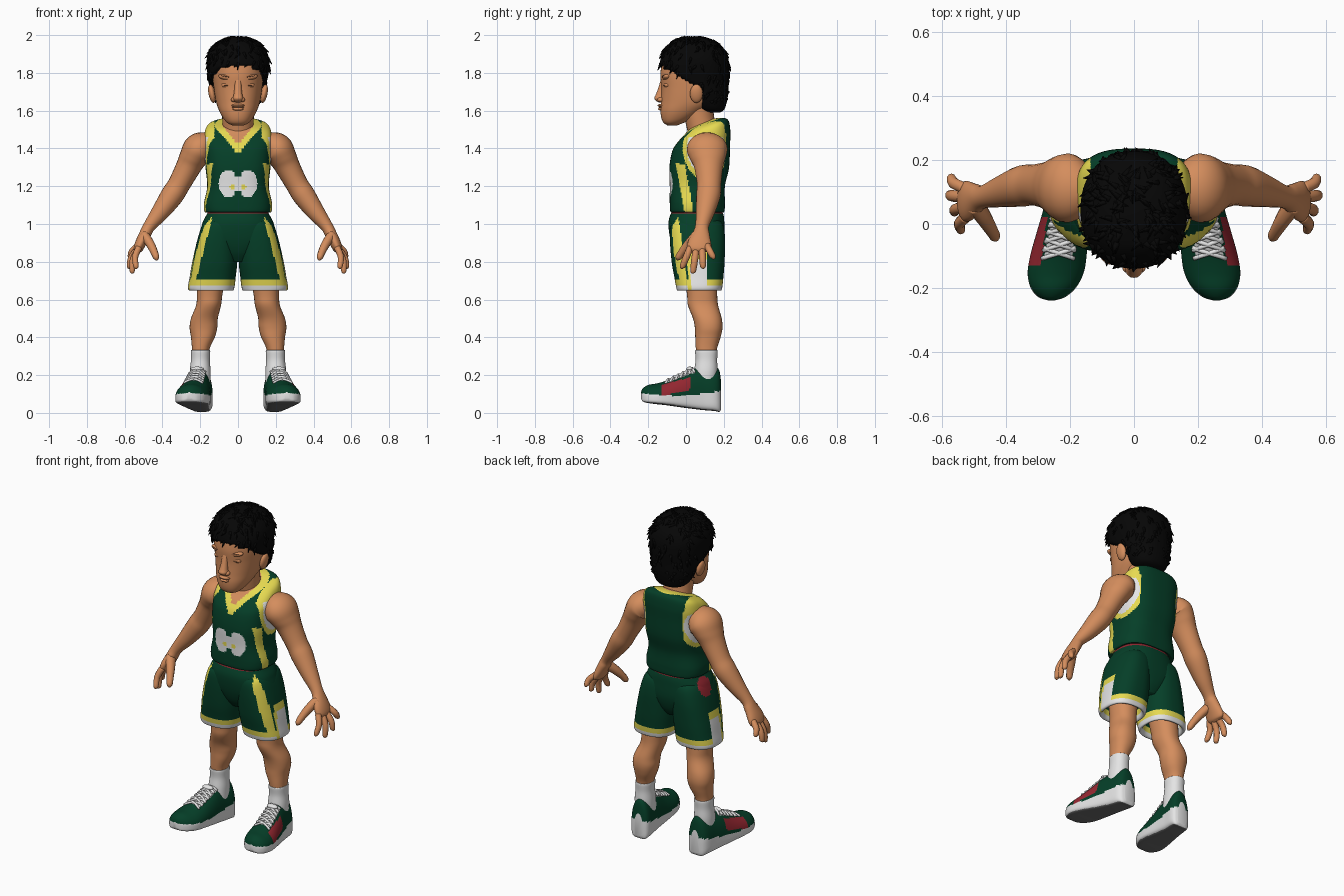
import bpy, bmesh, math, random
from mathutils import Vector, Matrix

random.seed(4)
if "Cube" in bpy.data.objects:
    bpy.data.objects.remove(bpy.data.objects["Cube"])

COLOURS = {"skin": (.66, .268, .11), "green": (.0015, .049, .021), "yellow": (.82, .72, .085),
           "white": (.78, .78, .78), "red": (.3, .02, .03), "black": (.002, .002, .002),
           "sole_grey": (.16, .16, .16), "brown": (.28, .11, .05)}
MATS = {}
for key, rgb in COLOURS.items():
    m = bpy.data.materials.new(key)
    m.use_nodes = True
    m.diffuse_color = (*rgb, 1)
    bsdf = m.node_tree.nodes["Principled BSDF"]
    bsdf.inputs["Base Color"].default_value = (*rgb, 1)
    bsdf.inputs["Roughness"].default_value = .8
    MATS[key] = m


def smooth(rows, k=6):
    """Catmull-Rom interpolation of rows of numbers."""
    out = []
    for i in range(len(rows) - 1):
        a, b, c, d = (rows[min(max(j, 0), len(rows) - 1)] for j in (i - 1, i, i + 1, i + 2))
        for s in range(k):
            t = s / k
            out.append([q + .5 * t * (r - p + t * (2 * p - 5 * q + 4 * r - w + t * (3 * (q - r) + w - p)))
                        for p, q, r, w in zip(a, b, c, d)])
    return out + [list(rows[-1])]


def finish(name, bm, paint):
    """Turn a bmesh into an object; paint is a colour or a rule on face centres."""
    bmesh.ops.recalc_face_normals(bm, faces=bm.faces)
    slots = []
    for f in bm.faces:
        col = paint if isinstance(paint, str) else paint(f.calc_center_median(), f.normal)
        if col not in slots:
            slots.append(col)
        f.material_index = slots.index(col)
        f.smooth = True
    me = bpy.data.meshes.new(name)
    bm.to_mesh(me)
    bm.free()
    for col in slots:
        me.materials.append(MATS[col])
    ob = bpy.data.objects.new(name, me)
    bpy.context.collection.objects.link(ob)
    return ob


def skin_loops(name, loops, paint):
    """Bridge closed loops into a capped surface."""
    bm = bmesh.new()
    rows = [[bm.verts.new(p) for p in loop] for loop in loops]
    n = len(rows[0])
    for a, b in zip(rows, rows[1:]):
        for i in range(n):
            bm.faces.new((a[i], a[(i + 1) % n], b[(i + 1) % n], b[i]))
    bm.faces.new(rows[0])
    bm.faces.new(rows[-1])
    return finish(name, bm, paint)


def rim(i, n, e):
    """Point on a unit superellipse."""
    a = math.tau * i / n
    c, s = math.cos(a), math.sin(a)
    return math.copysign(abs(c) ** (2 / e), c), math.copysign(abs(s) ** (2 / e), s)


def stack_loops(rows, n=32, e=2.2, k=6, side=1):
    """Horizontal rings: z, centre x, centre y, radius x, radius y, tilt."""
    loops = []
    for z, cx, cy, rx, ry, tilt in smooth([(*r, 0)[:6] for r in rows], k):
        pts = [rim(i, n, e) for i in range(n)]
        loops.append([Vector((side * (cx + u * rx), cy + v * ry, z + tilt * v * ry)) for u, v in pts])
    return loops


def stack(name, rows, paint, **kw):
    return skin_loops(name, stack_loops(rows, **kw), paint)


def tube(name, rows, paint, side=1, n=16, k=5):
    """Rings across a path: x, y, z, radius along y, other radius."""
    rows = smooth(rows, k)
    pts = [Vector((side * r[0], r[1], r[2])) for r in rows]
    loops = []
    for i, r in enumerate(rows):
        t = (pts[min(i + 1, len(pts) - 1)] - pts[max(i - 1, 0)]).normalized()
        u = Vector((0, 1, 0))
        u = (u - t * u.dot(t)).normalized()
        v = t.cross(u)
        loops.append([pts[i] + u * r[3] * c + v * r[4] * s for c, s in (rim(j, n, 2) for j in range(n))])
    return skin_loops(name, loops, paint)


def ball(name, loc, scale, paint, tilt=0):
    bm = bmesh.new()
    mat = Matrix.Translation(loc) @ Matrix.Rotation(tilt, 4, 'Y') @ Matrix.Diagonal((*scale, 1))
    bmesh.ops.create_uvsphere(bm, u_segments=20, v_segments=12, radius=1, matrix=mat)
    return finish(name, bm, paint)


# Jersey: torso with neckline, armhole, side stripe and chest patches
def jersey_paint(p, nrm):
    x, y, z = abs(p.x), p.y, p.z
    neck = math.hypot(x, y - .085)
    if y < .06 and x < .1 and z > 1.42 + 1.2 * x or neck < .08 and z > 1.45:
        return "skin"
    if y < .06 and x < .115 and z > 1.37 + 1.2 * x or neck < .124 and z > 1.45:
        return "yellow"
    hole = ((y - .105) / .122) ** 2 + ((z - 1.4) / .16) ** 2
    if x > .125 and hole < 1:
        return "yellow" if hole > .68 or z > 1.46 else "white"
    if x > .136 and z > 1.45:
        return "yellow"
    if x > .11 and abs(y + .018 - .18 * (1.25 - z)) < .024 and z < 1.32:
        return "yellow"
    patch = ((x - .052) / .05) ** 2 + ((z - 1.215) / .072) ** 2
    if y < 0 and patch < 1:
        return "yellow" if math.hypot(x - .03, z - 1.195) < .014 else "white"
    return "green"


stack("jersey", [(1.07, 0, .06, .155, .125), (1.064, 0, .06, .176, .142), (1.11, 0, .06, .18, .146),
                 (1.2, 0, .06, .163, .146), (1.3, 0, .07, .172, .158), (1.4, 0, .08, .177, .153, .1),
                 (1.46, 0, .095, .18, .14, .2), (1.51, 0, .11, .165, .116, .3),
                 (1.532, 0, .11, .125, .09, .33), (1.545, 0, .11, .05, .04, .35)],
      jersey_paint, n=144, e=2.8, k=12)


# Shorts: hips and two legs
def stripe(p):
    return abs(p.x) > .145 + .26 * (1 - p.z) and p.y < -.04 + .15 * (1.03 - p.z)


def hips_paint(p, nrm):
    if p.x < -.13 and ((p.y - .085) / .05) ** 2 + ((p.z - .995) / .055) ** 2 < 1:
        return "red"
    if p.z > 1.055:
        return "red"
    return "yellow" if stripe(p) else "green"


def shorts_paint(p, nrm):
    x, y, z = abs(p.x), p.y, p.z
    if x > .19 and .01 < y < .115 and z < .85:
        return "yellow" if z > .81 or y < .025 else "white"
    if z < .672:
        return "white"
    if z < .706:
        return "yellow"
    return hips_paint(p, nrm)


stack("shorts_hips", [(1.085, 0, .06, .15, .12), (1.05, 0, .058, .166, .14), (1.0, 0, .055, .19, .148),
                      (.92, 0, .06, .2, .143), (.85, 0, .063, .12, .122), (.8, 0, .065, .07, .09)],
      hips_paint, n=96, e=2.4, k=10)
for s, side in ((1, "left"), (-1, "right")):
    stack(side + "_shorts_leg", [(1.03, .09, .058, .06, .1), (1.0, .098, .058, .088, .136),
                                 (.92, .109, .061, .105, .146), (.8, .123, .064, .119, .14),
                                 (.72, .134, .068, .122, .13), (.665, .142, .07, .123, .122),
                                 (.648, .142, .07, .115, .115), (.66, .142, .07, .1, .1),
                                 (.72, .142, .07, .09, .09)], shorts_paint, n=72, e=2.5, k=9, side=s)

    # Legs and socks
    stack(side + "_leg", [(.76, .14, .075, .08, .088), (.63, .15, .085, .068, .08), (.57, .156, .09, .066, .08),
                          (.5, .178, .113, .071, .076), (.45, .183, .12, .073, .073), (.4, .186, .116, .063, .067),
                          (.34, .197, .108, .047, .056), (.28, .2, .108, .045, .05)], "skin", side=s)
    stack(side + "_sock", [(.33, .198, .108, .044, .052), (.328, .198, .108, .051, .06), (.28, .199, .108, .05, .057),
                           (.22, .2, .105, .055, .062), (.15, .2, .1, .055, .06)], "white", side=s)

    # Shoes: y, half width, bottom, top
    shoe_rows = smooth([(-.238, .012, .075, .11), (-.228, .042, .06, .13), (-.2, .07, .052, .148),
                        (-.155, .087, .046, .156), (-.1, .088, .04, .172), (-.03, .08, .03, .203),
                        (.03, .072, .022, .232), (.09, .066, .015, .238), (.15, .062, .01, .243),
                        (.176, .05, .006, .225), (.186, .03, .02, .16)], 8)

    def shoe_point(row, i, n=72, lift=0):
        y, w, lo, hi = row
        u, v = rim(i, n, 2 if 0 <= i <= n / 2 else 5)
        mid = lo + .35 * (hi - lo)
        z = mid + v * ((hi - mid) if v > 0 else (mid - lo))
        return Vector((s * (.22 - .16 * y + u * w), y, z + lift))

    def shoe_paint(p, nrm):
        along = p.y + .24
        if nrm.z < -.8 and p.z < .075:
            return "sole_grey"
        if p.z < .105 - .15 * along + .43 * along * along:
            return "white"
        out = abs(p.x) - (.22 - .16 * p.y)
        if abs(out) < .042 and -.1 < p.y < .045 and nrm.z > .1:
            return "white"
        if out > .045 and -.13 < p.y < .02 and nrm.z > .12 and p.z < .17 + .25 * (p.y + .05):
            return "red"
        return "green"

    skin_loops(side + "_shoe", [[shoe_point(r, i) for i in range(72)] for r in shoe_rows], shoe_paint)
    for j in range(31, 47, 3):
        for a, b in ((11, 25), (25, 11)):
            path = []
            for q in range(5):
                p = shoe_point(shoe_rows[j + q], a + (b - a) * q / 4, lift=.004)
                path.append((p.x, p.y, p.z, .007, .007))
            tube(side + "_lace", path, "white", n=6, k=2)
    ball(side + "_lace_knot", (s * .217, .02, .233), (.035, .018, .012), "white")

    # Arms, palms and fingers
    tube(side + "_arm", [(.13, .11, 1.43, .05, .05), (.165, .11, 1.42, .09, .07), (.207, .112, 1.397, .108, .084),
                         (.238, .117, 1.35, .095, .074), (.264, .12, 1.3, .076, .066), (.312, .122, 1.21, .064, .059),
                         (.35, .118, 1.15, .064, .06), (.41, .102, 1.065, .05, .048),
                         (.468, .085, .99, .036, .033), (.49, .08, .95, .045, .031),
                         (.515, .072, .9, .062, .029), (.53, .07, .865, .06, .024), (.535, .07, .85, .03, .012)],
         "skin", side=s, n=24)
    fingers = {"index": (.525, .022, .875, .54, -.018, .775), "middle": (.53, .053, .865, .56, .038, .75),
               "ring": (.532, .085, .868, .575, .09, .775), "little": (.53, .112, .885, .57, .143, .825)}
    for finger, (x, y, z, tx, ty, tz) in fingers.items():
        tube(f"{side}_{finger}_finger", [(x, y, z, .018, .018), ((x + tx) / 2 + .012, (y + ty) / 2, (z + tz) / 2, .018, .017),
                                         (tx, ty, tz, .015, .014), (tx, ty, tz - .012, .004, .004)], "skin", side=s, n=10)
    tube(side + "_thumb", [(.495, .06, .94, .032, .026), (.465, .015, .895, .026, .024), (.443, -.022, .85, .02, .02),
                           (.433, -.04, .822, .017, .016), (.43, -.046, .808, .004, .004)], "skin", side=s, n=10)

    # Ears, eyes, brows and nostrils
    ball(side + "_ear", (s * .138, .055, 1.69), (.018, .034, .05), "skin", s * .2)
    ball(side + "_brow_ridge", (s * .055, -.102, 1.775), (.05, .024, .016), "skin", -s * .18)
    ball(side + "_eyebrow", (s * .058, -.119, 1.78), (.034, .009, .003), "brown", -s * .18)
    ball(side + "_eyelid", (s * .054, -.097, 1.735), (.034, .021, .016), "skin")
    ball(side + "_eye_slit", (s * .054, -.114, 1.733), (.024, .007, .0025), "brown")
    ball(side + "_nostril", (s * .022, -.133, 1.658), (.015, .019, .013), "skin")

# Neck, head and face
tube("neck", [(0, .1, 1.43, .08, .085), (0, .085, 1.5, .077, .082), (0, .07, 1.57, .078, .084),
              (0, .06, 1.66, .085, .09)], "skin", n=28)
stack("head", [(1.522, 0, -.072, .03, .026), (1.535, 0, -.066, .056, .052), (1.56, 0, -.045, .078, .085),
               (1.6, 0, -.015, .1, .12), (1.65, 0, .02, .117, .152), (1.72, 0, .03, .128, .16),
               (1.8, 0, .035, .135, .17), (1.88, 0, .04, .13, .158), (1.94, 0, .04, .09, .1)], "skin", n=48)
stack("nose", [(1.775, 0, -.116, .018, .014), (1.72, 0, -.126, .019, .021), (1.685, 0, -.134, .023, .026),
               (1.665, 0, -.138, .027, .03), (1.65, 0, -.133, .022, .023), (1.642, 0, -.128, .01, .01)], "skin", n=20)
ball("upper_lip", (0, -.127, 1.627), (.036, .024, .009), "skin")
ball("mouth_line", (0, -.132, 1.6185), (.033, .014, .002), "brown")
ball("lower_lip", (0, -.124, 1.609), (.031, .024, .01), "skin")
ball("chin", (0, -.086, 1.555), (.046, .034, .032), "skin")


# Hair: a cap squeezed under the skin outside the hairline, plus fine tufts
def in_hair(p):
    if p.y > .085:
        return True
    return p.z > max(1.735, 1.835 - .55 * (p.y + .14) + .006 * math.sin(p.x * 120))


loops = stack_loops([(1.59, 0, .135, .05, .045), (1.61, 0, .13, .095, .075), (1.68, 0, .1, .13, .122),
                     (1.75, 0, .055, .152, .17), (1.82, 0, .045, .165, .183), (1.88, 0, .045, .164, .178),
                     (1.93, 0, .045, .14, .155), (1.967, 0, .04, .1, .113), (1.988, 0, .035, .045, .05)],
                    n=64)
tufts = bmesh.new()
for loop in loops:
    mid = sum(loop, Vector()) / len(loop)
    for i, p in enumerate(loop):
        if not in_hair(p):
            loop[i] = mid + (p - mid) * .74
            continue
        out = (p - Vector((0, .05, 1.78))).normalized()
        if random.random() < .1 and p.z > 1.64:
            sweep = Vector((random.uniform(-.4, .4), random.uniform(-.5, .3), -.6))
            d = (out * .16 + (sweep - out * sweep.dot(out)).normalized()).normalized()
            mat = Matrix.Translation(p + d * .01 - out * .003) @ d.to_track_quat('Z', 'Y').to_matrix().to_4x4()
            bmesh.ops.create_cone(tufts, cap_ends=True, segments=5, radius1=.011, radius2=.001,
                                  depth=.042, matrix=mat)
skin_loops("hair", loops, "black")
finish("hair_tufts", tufts, "black")
